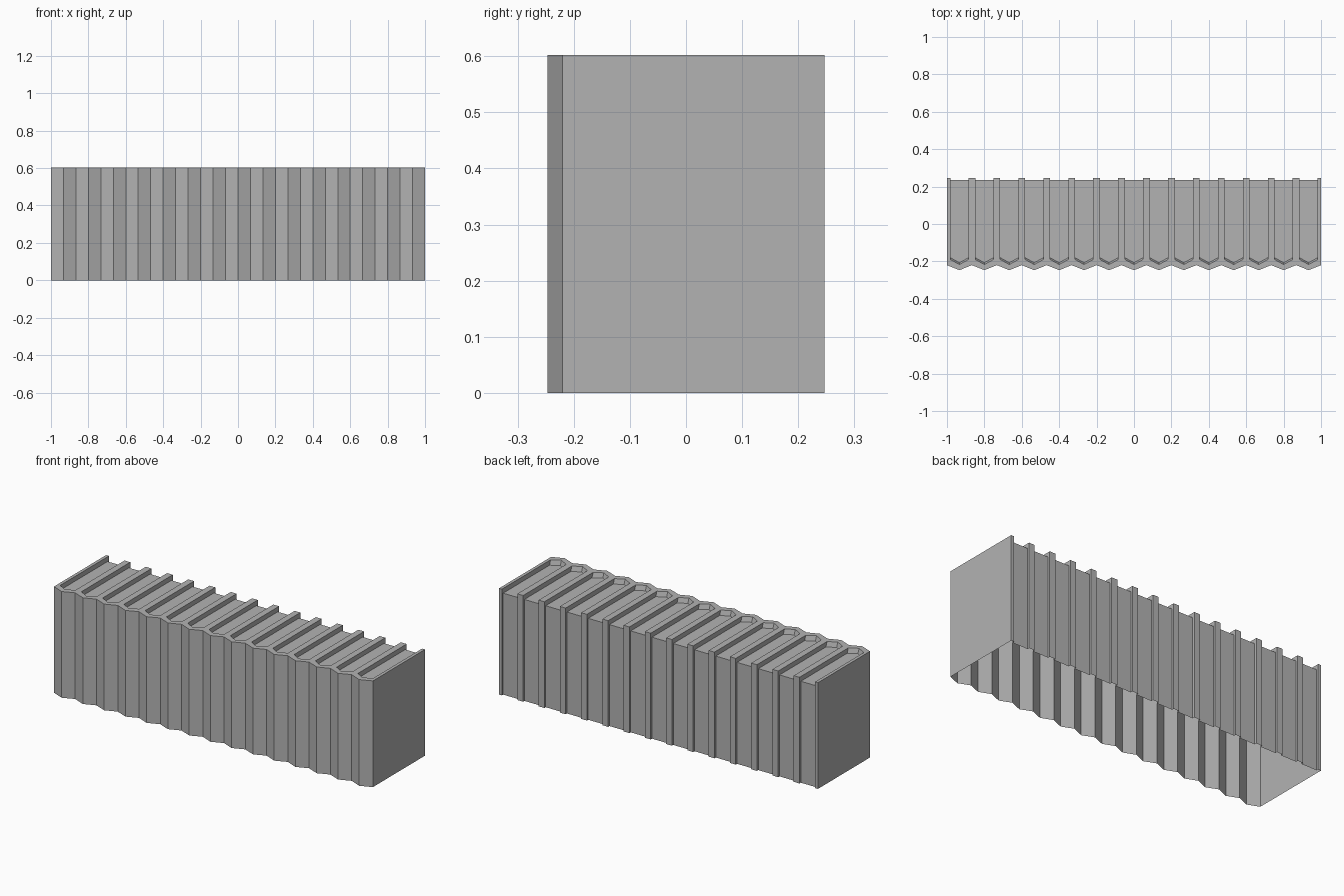
import bpy
import bmesh

if "Cube" in bpy.data.objects:
    bpy.data.objects.remove(bpy.data.objects["Cube"], do_unlink=True)

# One flat grey for everything
grey = bpy.data.materials.new("concrete_grey")
grey.use_nodes = True
colour = (0.45, 0.45, 0.45, 1)
grey.diffuse_color = colour
grey.node_tree.nodes["Principled BSDF"].inputs["Base Color"].default_value = colour

TEETH = 15
HALF = 1 / TEETH          # half the width of one tooth
PANEL = HALF - 0.018      # half the width of a recessed panel
TOP, FLOOR = 0.602, 0.575
BACK, PANEL_BACK = 0.247, 0.235
PEAK, VALLEY = -0.247, -0.22
LIP_PEAK, LIP_SIDE = -0.217, -0.19
SLOPE = 0.01              # lean of the front wall of each recess


def build(name, half_faces):
    """Mirror the faces of half a tooth and repeat them along x."""
    bm = bmesh.new()
    for i in range(TEETH):
        centre = -1 + HALF * (2 * i + 1)
        for side in (1, -1):
            for points in half_faces:
                verts = [bm.verts.new((centre + side * x, y, z)) for x, y, z in points]
                bm.faces.new(verts if side > 0 else verts[::-1])
    finish(name, bm)


def finish(name, bm):
    bmesh.ops.remove_doubles(bm, verts=bm.verts, dist=0.0005)
    mesh = bpy.data.meshes.new(name)
    bm.to_mesh(mesh)
    bm.free()
    mesh.materials.append(grey)
    bpy.context.collection.objects.link(bpy.data.objects.new(name, mesh))


def upright(a, b, low, high):
    """Vertical quad over the plan line a-b, facing its right-hand side."""
    return [(*a, low), (*b, low), (*b, high), (*a, high)]


def level(z, *plan):
    return [(x, y, z) for x, y in plan]


peak, valley = (0, PEAK), (HALF, VALLEY)
lip_peak, lip_side = (0, LIP_PEAK), (PANEL, LIP_SIDE)
floor_peak, floor_side = (0, LIP_PEAK + SLOPE), (PANEL, LIP_SIDE + SLOPE)

# Zigzag front with its flat rim
build("front_wall", [
    upright(peak, valley, 0, TOP),
    level(TOP, peak, valley, lip_side, lip_peak),
])

# Ribs running over the top and down the back
build("ribs", [
    level(TOP, valley, (HALF, BACK), (PANEL, BACK), lip_side),
    upright((HALF, BACK), (PANEL, BACK), 0, TOP),
    upright((PANEL, BACK), (PANEL, PANEL_BACK), 0, FLOOR),
    [(PANEL, BACK, TOP), (PANEL, BACK, FLOOR), (PANEL, PANEL_BACK, FLOOR),
     (*floor_side, FLOOR), (*lip_side, TOP)],
])

# Recessed panels between the ribs, pointed at the front
build("panels", [
    level(FLOOR, floor_peak, floor_side, (PANEL, PANEL_BACK), (0, PANEL_BACK)),
    upright((PANEL, PANEL_BACK), (0, PANEL_BACK), 0, FLOOR),
    [(*lip_peak, TOP), (*lip_side, TOP), (*floor_side, FLOOR), (*floor_peak, FLOOR)],
])

# Plain flat ends; the underside stays open
ends = bmesh.new()
for side in (1, -1):
    corners = upright((side, VALLEY), (side, BACK), 0, TOP)
    verts = [ends.verts.new(p) for p in corners]
    ends.faces.new(verts if side > 0 else verts[::-1])
finish("end_walls", ends)
